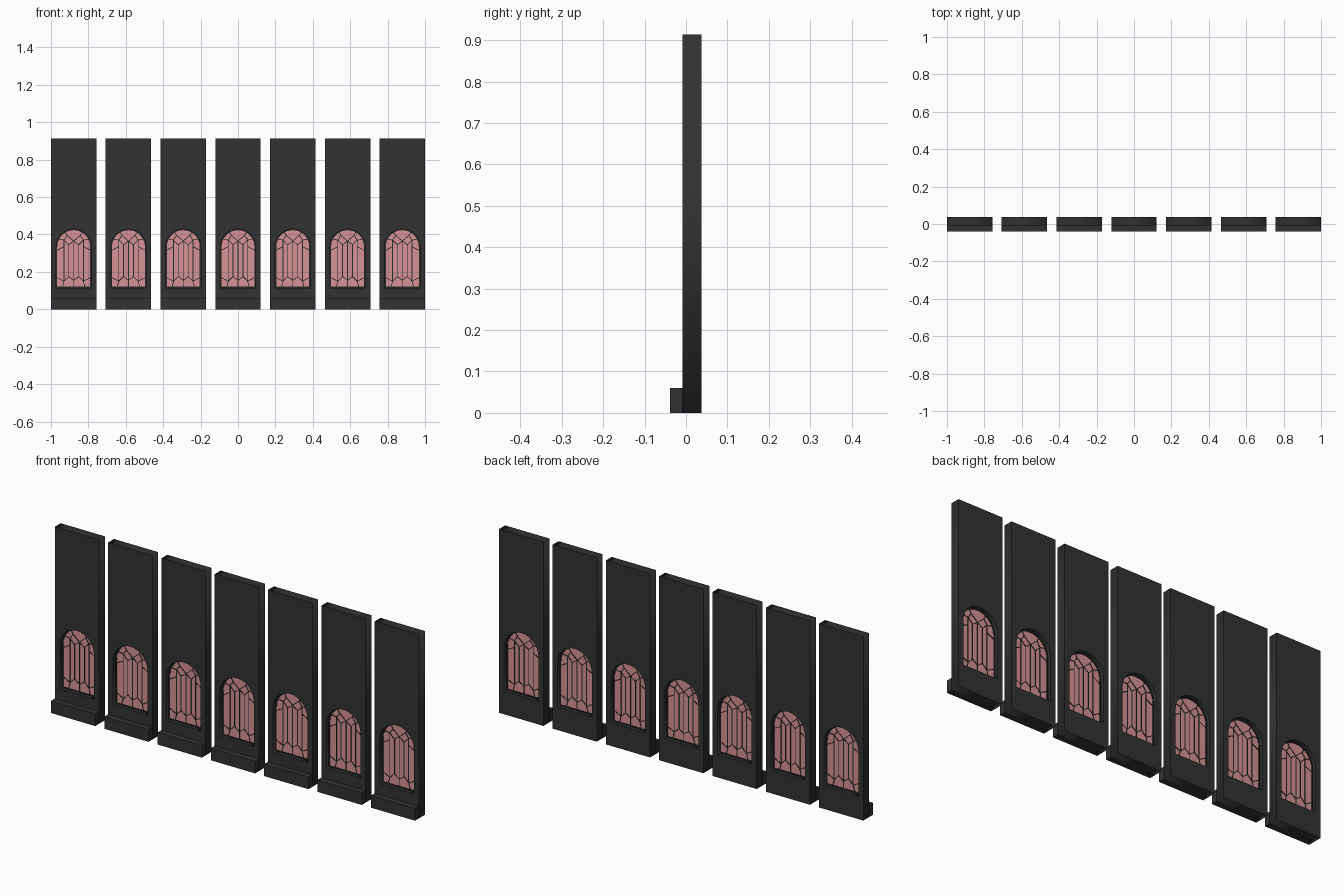
import bpy, bmesh
from math import pi, cos, sin
from mathutils import Matrix, Vector

if "Cube" in bpy.data.objects:
    bpy.data.objects.remove(bpy.data.objects["Cube"])

HALF, HEIGHT, MID = 0.1215, 0.913, 0.014   # panel half width, height, wall centre in y
COUNT, PITCH = 7, 0.2928


def material(name, color):
    m = bpy.data.materials.new(name)
    m.diffuse_color = (*color, 1)
    m.use_nodes = True
    m.node_tree.nodes["Principled BSDF"].inputs["Base Color"].default_value = m.diffuse_color
    return m


STONE = material("dark_stone", (0.032, 0.032, 0.032))
LEAD = material("dark_lead", (0.02, 0.02, 0.02))
GLASS = material("pink_glass", (0.66, 0.29, 0.31))


def arch(r, bottom, spring=0.335, n=14):
    pts = [(-r, bottom), (r, bottom)]
    return pts + [(r * cos(pi * i / n), spring + r * sin(pi * i / n)) for i in range(n + 1)]


def slab(name, outlines, depth, mat):
    """Extruded x/z profile; later outlines are holes."""
    cu = bpy.data.curves.new(name, 'CURVE')
    cu.dimensions, cu.fill_mode, cu.extrude = '2D', 'BOTH', depth / 2
    for pts in outlines:
        s = cu.splines.new('POLY')
        s.points.add(len(pts) - 1)
        for p, (x, z) in zip(s.points, pts):
            p.co = (x, z, 0, 1)
        s.use_cyclic_u = True
    ob = bpy.data.objects.new(name, cu)
    bpy.context.collection.objects.link(ob)
    me = bpy.data.meshes.new_from_object(ob.evaluated_get(bpy.context.evaluated_depsgraph_get()))
    bpy.data.objects.remove(ob)
    me.transform(Matrix.Translation((0, MID, 0)) @ Matrix.Rotation(pi / 2, 4, 'X'))
    me.materials.clear()
    me.materials.append(mat)
    return me


def add_box(bm, centre, size, angle=0):
    m = Matrix.Translation(centre) @ Matrix.Rotation(angle, 4, 'Y') @ Matrix.Diagonal((*size, 1))
    bmesh.ops.create_cube(bm, size=1, matrix=m)


def finish(name, bm, mat):
    me = bpy.data.meshes.new(name)
    bm.to_mesh(me)
    bm.free()
    me.materials.append(mat)
    return me


# wall with arched opening, glass pane and its lead border
wall = slab("wall", [[(-HALF, 0), (HALF, 0), (HALF, HEIGHT), (-HALF, HEIGHT)],
                     arch(0.094, 0.115)], 0.046, STONE)
glass = slab("glass", [arch(0.093, 0.116)], 0.006, GLASS)
border = slab("border", [arch(0.094, 0.115), arch(0.088, 0.121)], 0.010, LEAD)

# projecting plinth
bm = bmesh.new()
add_box(bm, (0, -0.0235, 0.03), (2 * HALF, 0.031, 0.06))
plinth = finish("plinth", bm, STONE)

# lead strips between the panes, right half mirrored to the left
half = [((0.052, 0.15), (0.052, 0.335)), ((0, 0.155), (0.027, 0.175)),
        ((0.027, 0.175), (0.052, 0.15)), ((0.052, 0.15), (0.09, 0.17)),
        ((0.052, 0.15), (0.06, 0.118)), ((0.027, 0.175), (0.027, 0.345)),
        ((0, 0.365), (0.027, 0.345)), ((0.027, 0.345), (0.052, 0.37)),
        ((0.052, 0.335), (0.09, 0.315)), ((0.052, 0.335), (0.052, 0.37)),
        ((0.052, 0.37), (0.035, 0.395)), ((0.035, 0.395), (0, 0.365)),
        ((0.035, 0.395), (0.045, 0.412)), ((0.052, 0.37), (0.08, 0.375))]
strips = half + [((-a, b), (-c, d)) for (a, b), (c, d) in half]
strips.append(((0, 0.118), (0, 0.365)))
bm = bmesh.new()
for (x1, z1), (x2, z2) in strips:
    a, b = Vector((x1, MID, z1)), Vector((x2, MID, z2))
    d = b - a
    angle = Vector((d.z, d.x)).angle_signed(Vector((1, 0)))
    add_box(bm, (a + b) / 2, (0.004, 0.009, d.length + 0.002), angle)
tracery = finish("tracery", bm, LEAD)

# row of identical panels
for i in range(COUNT):
    for me in (wall, plinth, glass, border, tracery):
        ob = bpy.data.objects.new(f"{me.name}_{i + 1}", me)
        ob.location.x = (i - (COUNT - 1) / 2) * PITCH
        bpy.context.collection.objects.link(ob)
